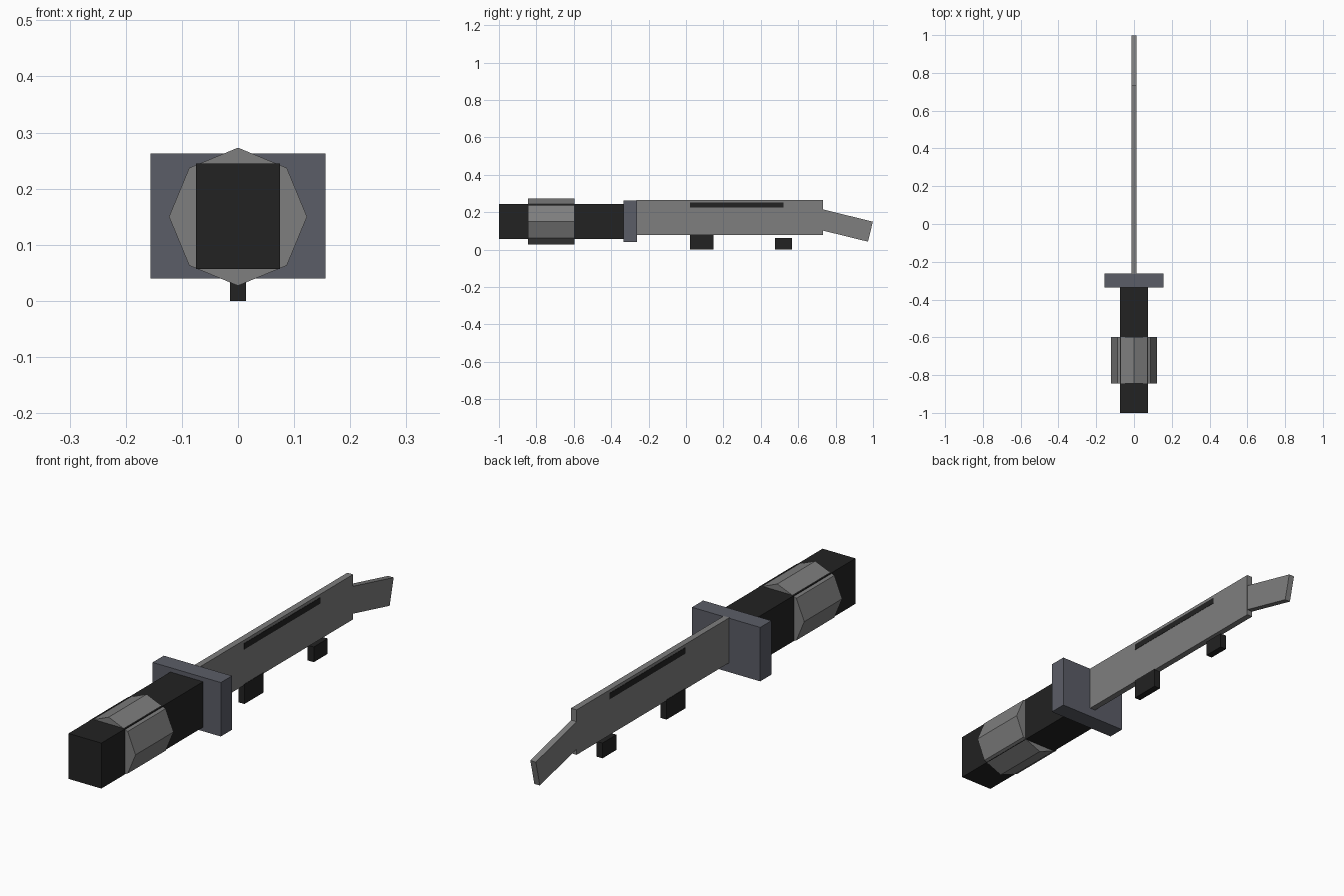
import bpy
import math
from mathutils import Matrix

cube = bpy.data.objects.get("Cube")
if cube:
    bpy.data.objects.remove(cube, do_unlink=True)


def material(name, rgb):
    mat = bpy.data.materials.new(name)
    mat.use_nodes = True
    colour = (*rgb, 1.0)
    mat.diffuse_color = colour
    mat.node_tree.nodes["Principled BSDF"].inputs["Base Color"].default_value = colour
    return mat


BLACK = material("black", (0.016, 0.016, 0.016))
STEEL = material("steel grey", (0.21, 0.21, 0.21))
SLATE = material("slate grey", (0.105, 0.11, 0.135))


def finish(name, mat):
    obj = bpy.context.object
    obj.name = name
    obj.data.name = name
    obj.data.materials.append(mat)
    return obj


def box(name, mat, half_width, y_range, z_range):
    """Box centred on x = 0, spanning the given y and z ranges."""
    (y0, y1), (z0, z1) = y_range, z_range
    bpy.ops.mesh.primitive_cube_add(size=1, location=(0, (y0 + y1) / 2, (z0 + z1) / 2))
    obj = finish(name, mat)
    obj.data.transform(Matrix.Diagonal((2 * half_width, y1 - y0, z1 - z0, 1)))
    return obj


BLADE = 0.013    # half thickness of the blade
DETAIL = 0.0142  # half thickness of the parts that stand just proud of it

# Handle and guard
box("handle", BLACK, 0.075, (-1.0, -0.33), (0.057, 0.245))
box("guard", SLATE, 0.156, (-0.335, -0.262), (0.04, 0.263))

# Eight-sided grip collar, one ridge pointing up
bpy.ops.mesh.primitive_cylinder_add(vertices=8, radius=0.123, depth=0.248,
                                    location=(0, -0.721, 0.15),
                                    rotation=(math.radians(90), 0, 0))
finish("grip_collar", STEEL)

# Blade with a dark groove showing on both sides
box("blade", STEEL, BLADE, (-0.265, 0.733), (0.078, 0.264))
box("blade_groove", BLACK, DETAIL, (0.022, 0.52), (0.226, 0.251))

# Downturned tip, pivoting about its far end
tip = box("blade_tip", STEEL, BLADE - 0.0004, (-0.3, 0), (-0.055, 0.055))
tip.data.transform(Matrix.Translation((0, -0.15, 0)))
tip.location = (0, 0.986, 0.096)
tip.rotation_euler.x = math.radians(-13.8)

# Teeth under the blade
box("rear_tooth", BLACK, DETAIL, (0.022, 0.147), (0, 0.082))
box("front_tooth", BLACK, DETAIL, (0.475, 0.566), (0, 0.063))
